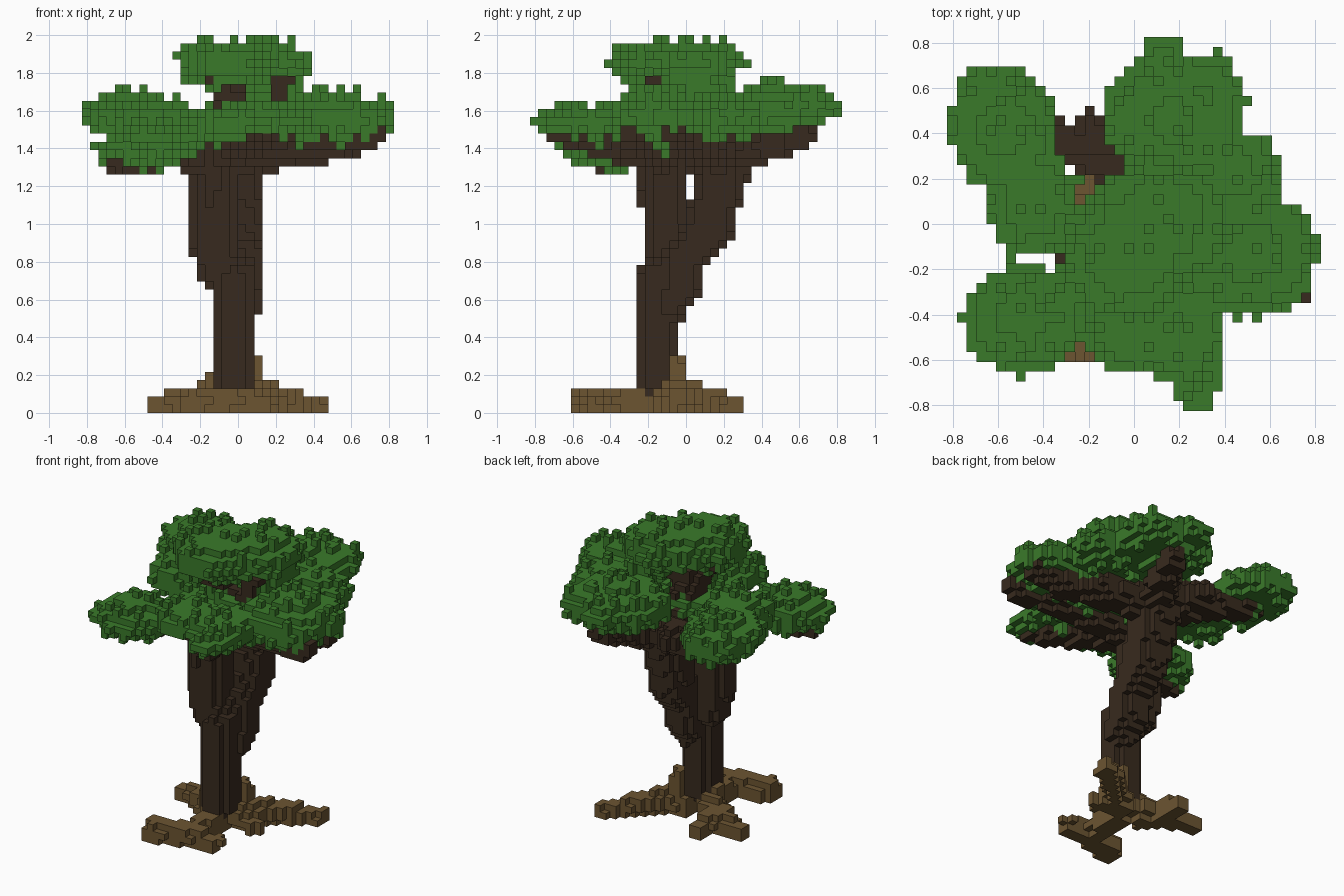
import bpy, bmesh, random
from math import floor
from mathutils import Vector

random.seed(7)
if "Cube" in bpy.data.objects:
    bpy.data.objects.remove(bpy.data.objects["Cube"])

V = 2 / 46          # edge of one block
HALF, TOP = 19, 46  # grid limits in blocks
DIRS = [(a, s) for a in range(3) for s in (-1, 1)]


def material(name, color):
    m = bpy.data.materials.new(name)
    m.use_nodes = True
    m.diffuse_color = (*color, 1)
    m.node_tree.nodes["Principled BSDF"].inputs["Base Color"].default_value = (*color, 1)
    return m


def fill(lo, hi, inside):
    """Blocks between two corners whose centres pass the test."""
    lims = ((-HALF, HALF), (-HALF, HALF), (0, TOP))
    rng = [range(max(l[0], floor(a / V)), min(l[1], floor(b / V) + 1))
           for a, b, l in zip(lo, hi, lims)]
    return {(i, j, k) for i in rng[0] for j in rng[1] for k in rng[2]
            if inside(Vector((i + .5, j + .5, k + .5)) * V)}


def limb(points, r0, r1):
    """Tapered rounded limb along a path."""
    cells, n = set(), len(points) - 1
    pad = Vector((1, 1, 1)) * max(r0, r1)
    for s in range(n):
        a, b = Vector(points[s]), Vector(points[s + 1])
        d = b - a

        def inside(p):
            t = max(0, min(1, (p - a).dot(d) / d.length_squared))
            r = r0 + (r1 - r0) * (s + t) / n
            return (p - a - d * t).length <= r
        cells |= fill(Vector(map(min, a, b)) - pad, Vector(map(max, a, b)) + pad, inside)
    return cells


def clump(x, y, z, rx, ry, rz):
    """Flattened, domed leaf clump."""
    c, r = Vector((x, y, z)), Vector((rx, ry, rz))
    return fill(c - r, c + r,
                lambda p: sum(((p[i] - c[i]) / r[i]) ** 2 for i in range(3)) <= 1)


def step(c, a, s):
    n = list(c)
    n[a] += s
    return tuple(n)


def ruffle(cells, side, cap):
    """Scatter separate single leaf blocks over the sides, and over top and bottom."""
    extra = set()
    for c in sorted(cells):
        for a, s in DIRS:
            n = step(c, a, s)
            if (n not in cells and -HALF <= n[0] < HALF and -HALF <= n[1] < HALF
                    and n[2] < TOP and random.random() < (cap if a == 2 else side)
                    and not any(step(n, *d) in extra for d in DIRS)):
                extra.add(n)
    return cells | extra


def build(name, cells, solid, mat):
    """Mesh of the exposed block faces."""
    bm, verts = bmesh.new(), {}
    for c in sorted(cells):
        for a, s in DIRS:
            if step(c, a, s) in solid:
                continue
            ring = []
            for u, w in ((0, 0), (1, 0), (1, 1), (0, 1)):
                p = list(c)
                p[a] += s > 0
                p[(a + 1) % 3] += u
                p[(a + 2) % 3] += w
                key = tuple(p)
                if key not in verts:
                    verts[key] = bm.verts.new(Vector(key) * V)
                ring.append(verts[key])
            bm.faces.new(ring if s > 0 else ring[::-1])
    mesh = bpy.data.meshes.new(name)
    bm.to_mesh(mesh)
    bm.free()
    mesh.materials.append(mat)
    bpy.context.collection.objects.link(bpy.data.objects.new(name, mesh))


# Leaves: the upper crown lies on a diagonal and droops to the left
upper = set()
for lobe in [
    (-.03, -.14, 1.85, .28, .27, .115),
    (.11, .02, 1.85, .28, .27, .115),
    (.2, .02, 1.74, .16, .2, .1),
]:
    upper |= clump(*lobe)
upper = ruffle(upper, .1, .12)
lower = set()
for lobe in [
    (-.58, .43, 1.57, .23, .29, .115),  # back right
    (-.45, .1, 1.54, .2, .24, .12),
    (-.48, -.41, 1.41, .26, .23, .1),   # front right
    (.1, -.1, 1.5, .43, .31, .1),       # centre
    (-.04, -.47, 1.53, .2, .19, .08),   # front
    (.2, -.48, 1.54, .2, .22, .085),
    (.28, -.7, 1.54, .1, .12, .05),
    (.5, -.12, 1.57, .32, .27, .12),    # left
    (.56, -.25, 1.54, .2, .16, .1),
    (.44, .22, 1.58, .2, .2, .11),
    (.17, .46, 1.61, .31, .28, .115),   # back
    (.33, .58, 1.62, .14, .16, .1),
    (.12, .7, 1.63, .09, .12, .07),
]:
    lower |= clump(*lobe)
lower = ruffle(lower, .1, .18) - upper

# Trunk splitting into a front and a back limb
front_top, back_top = (-.13, -.11, 1.36), (-.01, .21, 1.35)
trunk = limb([(-.02, -.15, .2), (-.02, -.15, .7)], .115, .115)
trunk |= limb([(-.1, -.11, .76), (-.14, -.11, .95), front_top], .12, .135)
trunk |= limb([(.02, -.1, .55), (.02, -.03, .66), (.02, 0, .82), (.02, .12, .97),
               (.01, .15, 1.1), back_top], .1, .145)

# Branches carrying the leaf clumps
branches = set()
for start, path in [
    (front_top, [(-.33, -.29, 1.38), (-.64, -.43, 1.34)]),
    (front_top, [(.05, -.38, 1.43), (.25, -.68, 1.49)]),
    (front_top, [(.25, -.18, 1.41), (.72, -.3, 1.47)]),
    (back_top, [(-.23, .34, 1.42), (-.58, .45, 1.48)]),
    (back_top, [(-.15, .35, 1.42), (-.19, .44, 1.44)]),
    (back_top, [(.12, .42, 1.42), (.2, .62, 1.46)]),
    (back_top, [(.35, .12, 1.41), (.55, 0, 1.42), (.74, -.08, 1.5)]),
]:
    branches |= limb([start] + path, .115, .07)

# Stem and twigs under the upper crown
branches |= limb([back_top, (-.04, .04, 1.58), (-.01, -.04, 1.8)], .11, .08)
for path in [
    [(.18, -.18, 1.59), (.24, -.17, 1.76)],
    [(-.13, -.26, 1.79)],
    [(.02, -.24, 1.75)],
    [(.14, .13, 1.77)],
    [(-.16, -.05, 1.78)],
]:
    branches |= limb([(-.02, -.06, 1.6)] + path, .055, .05)

# Roots
roots = set()
for path in [
    [(-.02, -.2, .07), (-.03, -.47, .06)],
    [(-.24, -.53, .05), (-.05, -.5, .07), (.15, -.46, .05)],
    [(-.1, -.12, .1), (-.25, 0, .07), (-.45, .06, .04)],
    [(-.25, 0, .07), (-.2, .18, .04)],
    [(.06, -.1, .1), (.25, .1, .08), (.45, .25, .03)],
    [(.08, -.06, .05), (.2, -.12, .05)],
]:
    roots |= limb(path, .085, .05)
roots |= limb([(.1, -.05, .06), (.07, -.05, .28)], .075, .045)
roots |= limb([(-.15, -.1, .06), (-.14, -.12, .17)], .075, .045)

branches -= upper | lower
trunk -= upper | lower | branches
roots -= trunk
solid = upper | lower | branches | trunk | roots

leaf = material("leaf_green", (.042, .195, .023))
bark = material("dark_bark", (.039, .023, .013))
root = material("root_brown", (.15, .09, .031))
build("upper_crown", upper, solid, leaf)
build("lower_crown", lower, solid, leaf)
build("branches", branches, solid, bark)
build("trunk", trunk, solid, bark)
build("roots", roots, solid, root)
